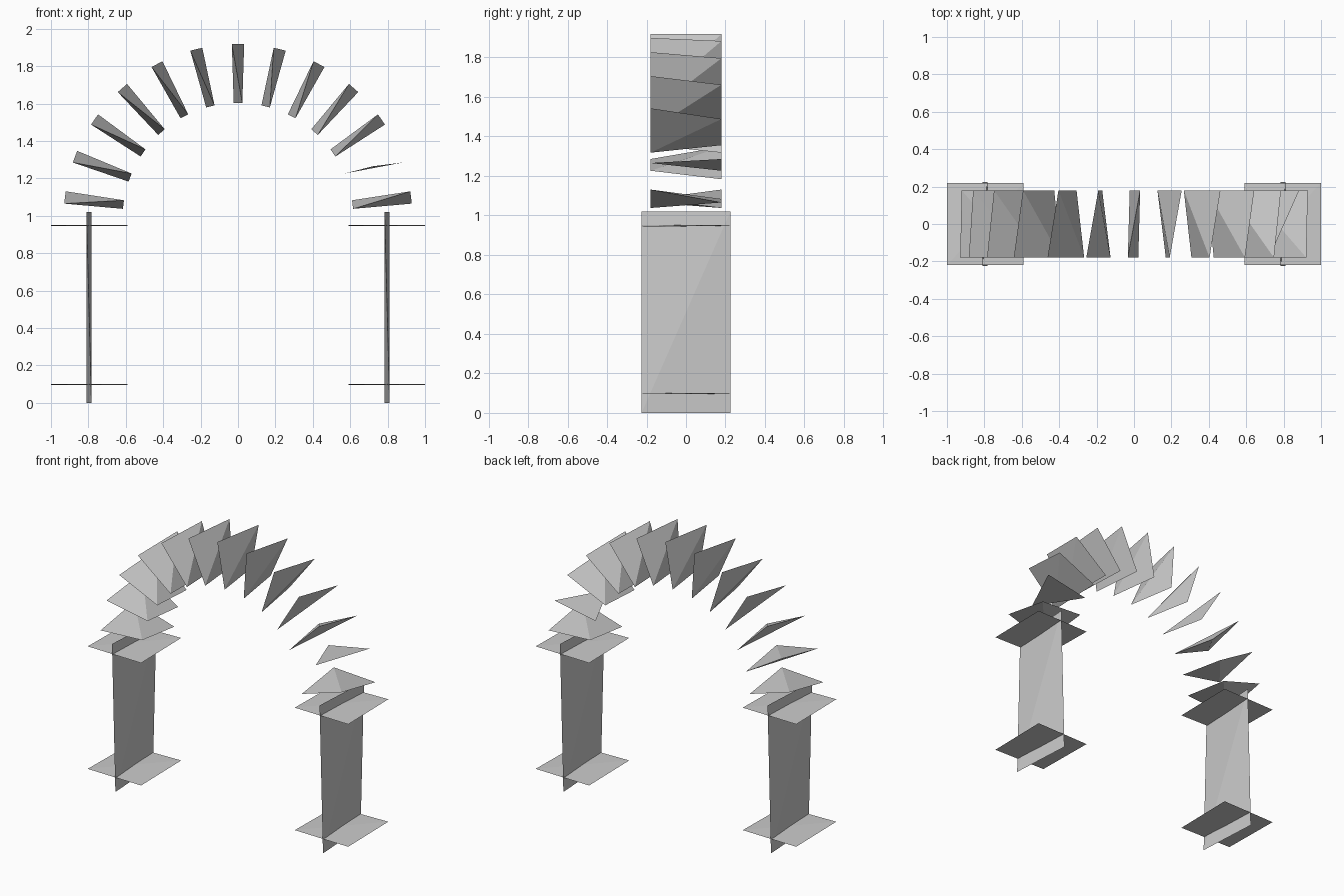
import bpy
from math import sin, cos, radians

if "Cube" in bpy.data.objects:
    bpy.data.objects.remove(bpy.data.objects["Cube"])


def make(name, verts, faces):
    mesh = bpy.data.meshes.new(name)
    mesh.from_pydata(verts, [], faces)
    mesh.update()
    obj = bpy.data.objects.new(name, mesh)
    bpy.context.collection.objects.link(obj)
    return obj


def wedge(name, place, top, bottom, half_y, lo, hi):
    """Four-sided block on alternate corners of a (tapered) box."""
    verts = [place(-top, -half_y, hi), place(top, half_y, hi),
             place(-bottom, half_y, lo), place(bottom, -half_y, lo)]
    return make(name, verts, [(0, 3, 1), (0, 2, 3), (0, 1, 2), (1, 3, 2)])


# Pillars with base and capital plates
for side, sx in (("left", -1), ("right", 1)):
    def pillar_place(x, y, z):
        return (sx * 0.797 + x, y, z)

    def plate_place(x, y, z):
        return (sx * 0.795 + x, y, z)

    wedge(side + "_pillar", pillar_place, 0.013, 0.013, 0.225, 0.0, 1.02)
    wedge(side + "_base", plate_place, 0.205, 0.205, 0.22, 0.095, 0.101)
    wedge(side + "_capital", plate_place, 0.205, 0.205, 0.22, 0.945, 0.951)

# Ring of thirteen arch stones
COUNT, CENTRE_Z, INNER, OUTER, DEPTH = 13, 0.986, 0.617, 0.932, 0.18
for i in range(COUNT):
    a = radians((i - COUNT // 2) * 180 / COUNT)

    def ring_place(x, y, r):
        return (x * cos(a) + r * sin(a), y, CENTRE_Z - x * sin(a) + r * cos(a))

    if i == COUNT - 2:
        # The one flat stone
        make("arch_stone_flat",
             [ring_place(0.033, DEPTH, OUTER), ring_place(-0.023, DEPTH, INNER),
              ring_place(-0.005, -DEPTH, (INNER + OUTER) / 2)], [(0, 1, 2)])
    else:
        wedge(f"arch_stone_{i + 1}", ring_place, 0.033, 0.023, DEPTH, INNER, OUTER)
